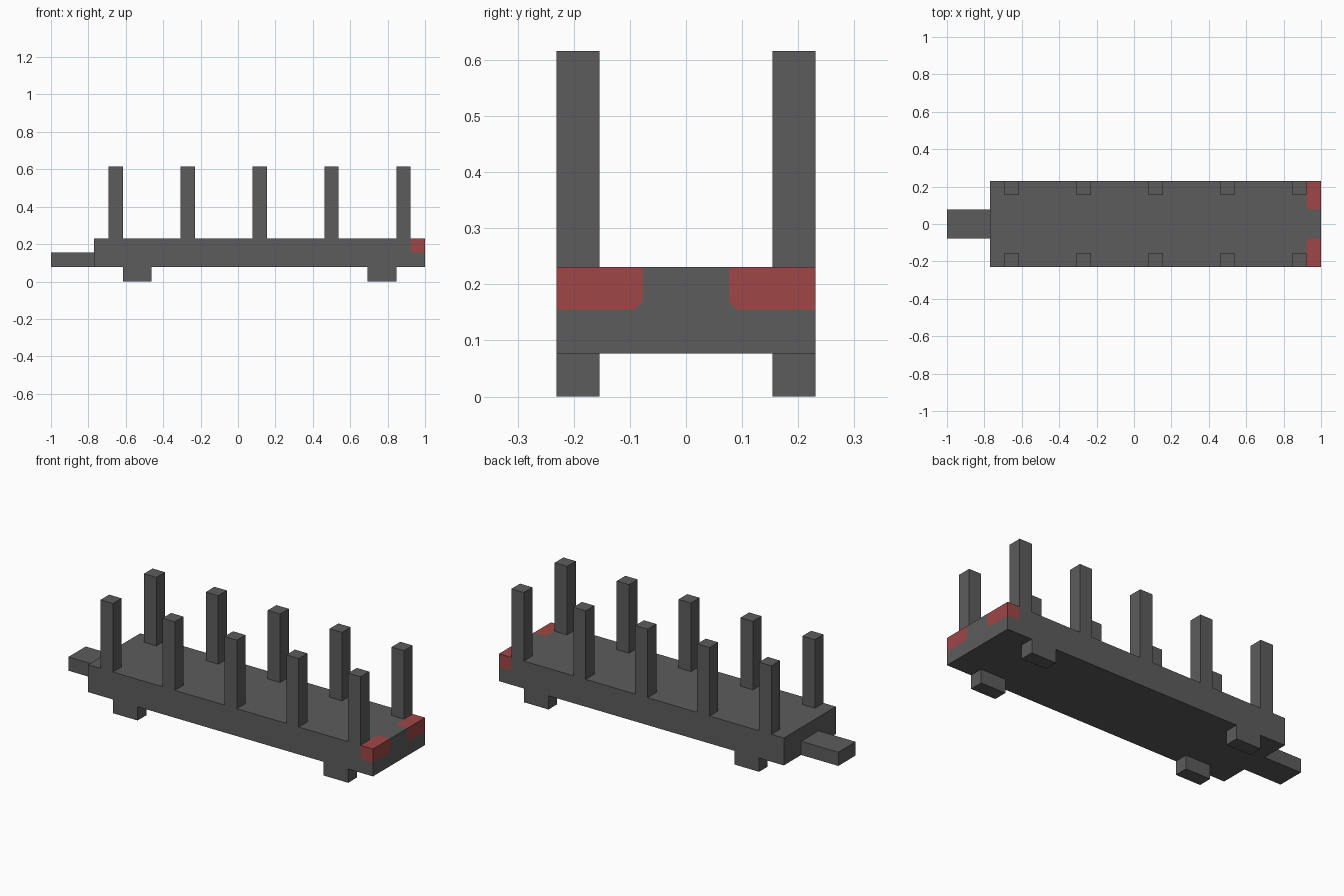
import bpy, bmesh
from mathutils import Vector

cube = bpy.data.objects.get("Cube")
if cube:
    bpy.data.objects.remove(cube, do_unlink=True)

U = 1 / 13  # grid module: the model is 26 modules long


def material(name, rgb):
    m = bpy.data.materials.new(name)
    m.use_nodes = True
    m.diffuse_color = (*rgb, 1)
    m.node_tree.nodes["Principled BSDF"].inputs["Base Color"].default_value = (*rgb, 1)
    return m


grey = material("dark grey", (0.107, 0.107, 0.107))
red = material("lamp red", (0.352, 0.061, 0.061))


def box(name, lo, hi):
    """Box between two corners given in modules."""
    lo, hi = Vector(lo) * U, Vector(hi) * U
    bm = bmesh.new()
    bmesh.ops.create_cube(bm, size=1)
    for v in bm.verts:
        v.co = Vector([(a + b) / 2 + c * (b - a) for a, b, c in zip(lo, hi, v.co)])
    me = bpy.data.meshes.new(name)
    bm.to_mesh(me)
    bm.free()
    me.materials.append(grey)
    ob = bpy.data.objects.new(name, me)
    bpy.context.collection.objects.link(ob)
    return ob


def cut(bm, faces, co, no):
    geom = set(faces)
    for f in faces:
        geom.update(f.edges)
        geom.update(f.verts)
    bmesh.ops.bisect_plane(bm, geom=list(geom), dist=1e-5, plane_co=co, plane_no=no)


# Flat bed, with red lamp patches cut into its two upper rear corners
bed = box("flat_bed", (-10, -3, 1), (13, 3, 3))
bed.data.materials.append(red)
bm = bmesh.new()
bm.from_mesh(bed.data)
for co, no in (((12, 0, 0), (1, 0, 0)), ((0, 0, 2), (0, 0, 1)),
               ((0, 1, 0), (0, 1, 0)), ((0, -1, 0), (0, 1, 0))):
    cut(bm, bm.faces[:], Vector(co) * U, no)


def in_lamp(f):
    c = f.calc_center_median() / U
    return c.x > 12 and abs(c.y) > 1 and c.z > 2


# Clip the inner corner of each patch
for f in [f for f in bm.faces if in_lamp(f)]:
    side = 1 if f.calc_center_median().y > 0 else -1
    inner = Vector((12, side, 2)) * U
    diagonal = Vector((1, side, 1))
    axis = max(range(3), key=lambda i: abs(f.normal[i]))
    diagonal[axis] = 0
    corner = min(f.verts, key=lambda v: (v.co - inner).length).co.copy()
    corner += diagonal * 0.1 * U
    cut(bm, [f], corner, diagonal)
for f in bm.faces:
    if in_lamp(f) and len(f.verts) > 3:
        f.material_index = 1
bm.to_mesh(bed.data)
bm.free()

# Coupling bar at the front end of the bed
box("coupling_bar", (-13, -1, 1), (-10, 1, 2))

# Upright stakes and feet along both edges
for side, y0, y1 in (("right", -3, -2), ("left", 2, 3)):
    for i, x in enumerate((-9, -4, 1, 6, 11)):
        box(f"stake_{side}_{i + 1}", (x, y0, 3), (x + 1, y1, 8))
    for i, x in enumerate((-8, 9)):
        box(f"foot_{side}_{i + 1}", (x, y0, 0), (x + 2, y1, 1))
